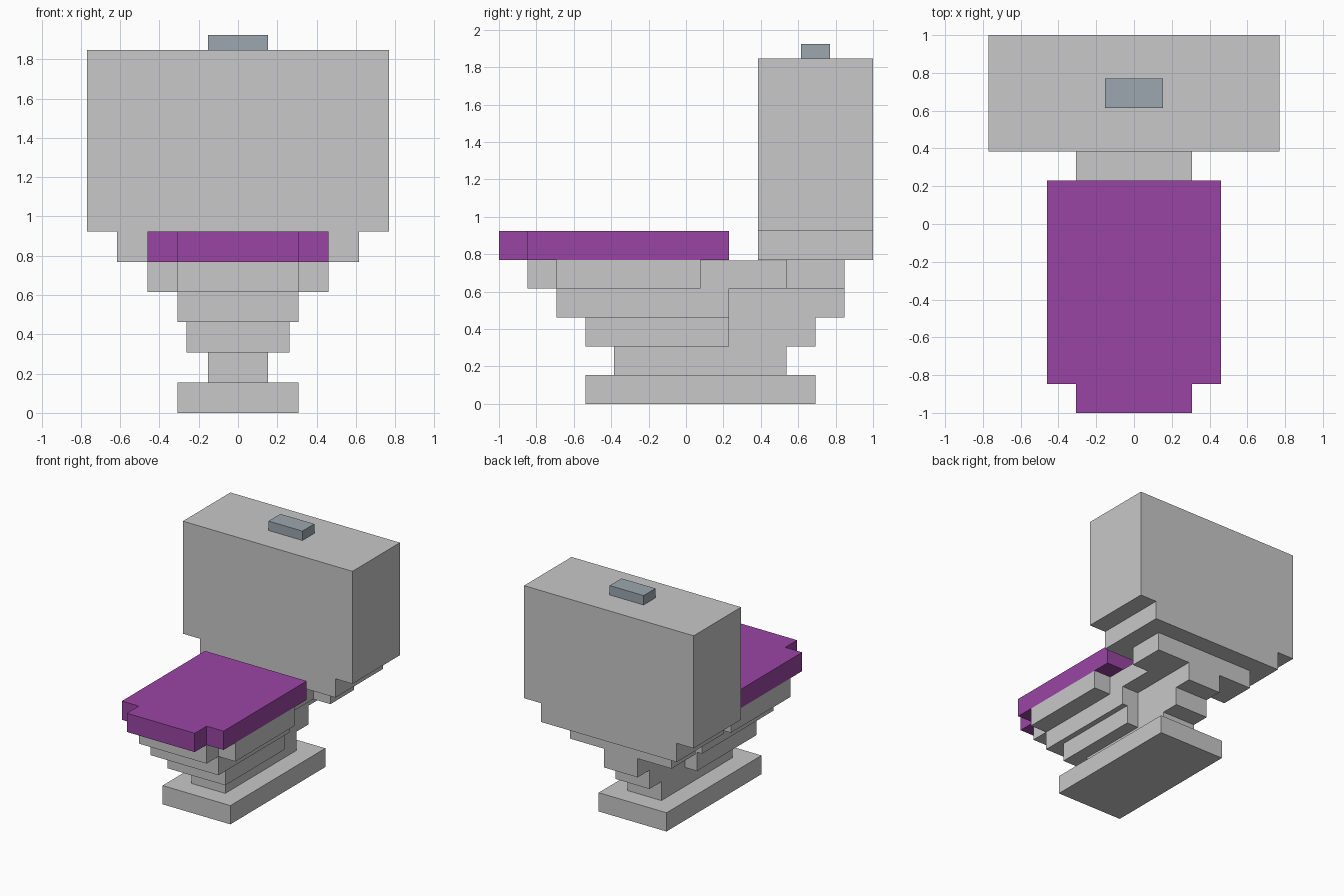
import bpy
import bmesh
from mathutils import Matrix, Vector

if "Cube" in bpy.data.objects:
    bpy.data.objects.remove(bpy.data.objects["Cube"])

U = 2 / 13  # block size


def material(name, rgb):
    m = bpy.data.materials.new(name)
    m.diffuse_color = (*rgb, 1)
    m.use_nodes = True
    m.node_tree.nodes["Principled BSDF"].inputs["Base Color"].default_value = m.diffuse_color
    return m


PORCELAIN = material("porcelain grey", (0.58, 0.58, 0.58))
PURPLE = material("purple", (0.32, 0.06, 0.37))
STEEL = material("blue grey", (0.33, 0.39, 0.425))


def part(name, mat, *boxes):
    """Blocks centred on x: (half width, y0, y1, z0, z1) in block units."""
    bm = bmesh.new()
    for hw, y0, y1, z0, z1 in boxes:
        centre = Vector((0, (y0 + y1) / 2, (z0 + z1) / 2)) * U
        size = Vector((2 * hw, y1 - y0, z1 - z0)) * U
        bmesh.ops.create_cube(bm, size=1, matrix=Matrix.Translation(centre) @ Matrix.Diagonal((*size, 1)))
    mesh = bpy.data.meshes.new(name)
    bm.to_mesh(mesh)
    bm.free()
    mesh.materials.append(mat)
    obj = bpy.data.objects.new(name, mesh)
    bpy.context.collection.objects.link(obj)


# Foot and stem
part("foot", PORCELAIN, (2, -3.5, 4.5, 0, 1))
part("stem", PORCELAIN, (1, -2.5, 3.5, 1, 2))

# Bowl widening upward, with a rounded-off front step at the rim
part("bowl", PORCELAIN,
     (1.7, -3.5, 1.5, 2, 3),
     (2, -4.5, 1.5, 3, 4),
     (2, -5.5, -4.5, 4, 5),
     (3, -4.5, 0.5, 4, 5))

# Rear support stepping out under the tank
part("rear_support", PORCELAIN,
     (1, 1.5, 4.5, 2, 3),
     (1, 1.5, 5.5, 3, 4))
part("bridge", PORCELAIN, (2, 0.5, 3.5, 4, 4.98))
part("tank_bracket", PORCELAIN, (3, 3.5, 5.5, 4, 5))

# Seat lid with narrower front
part("seat_lid", PURPLE, (3, -5.5, 1.5, 5, 6), (2, -6.5, -5.5, 5, 6))

# Tank and flush button
part("tank_base", PORCELAIN, (4, 2.5, 6.5, 5, 6))
part("tank", PORCELAIN, (5, 2.5, 6.5, 6, 12))
part("flush_button", STEEL, (1, 4, 5, 12, 12.5))
